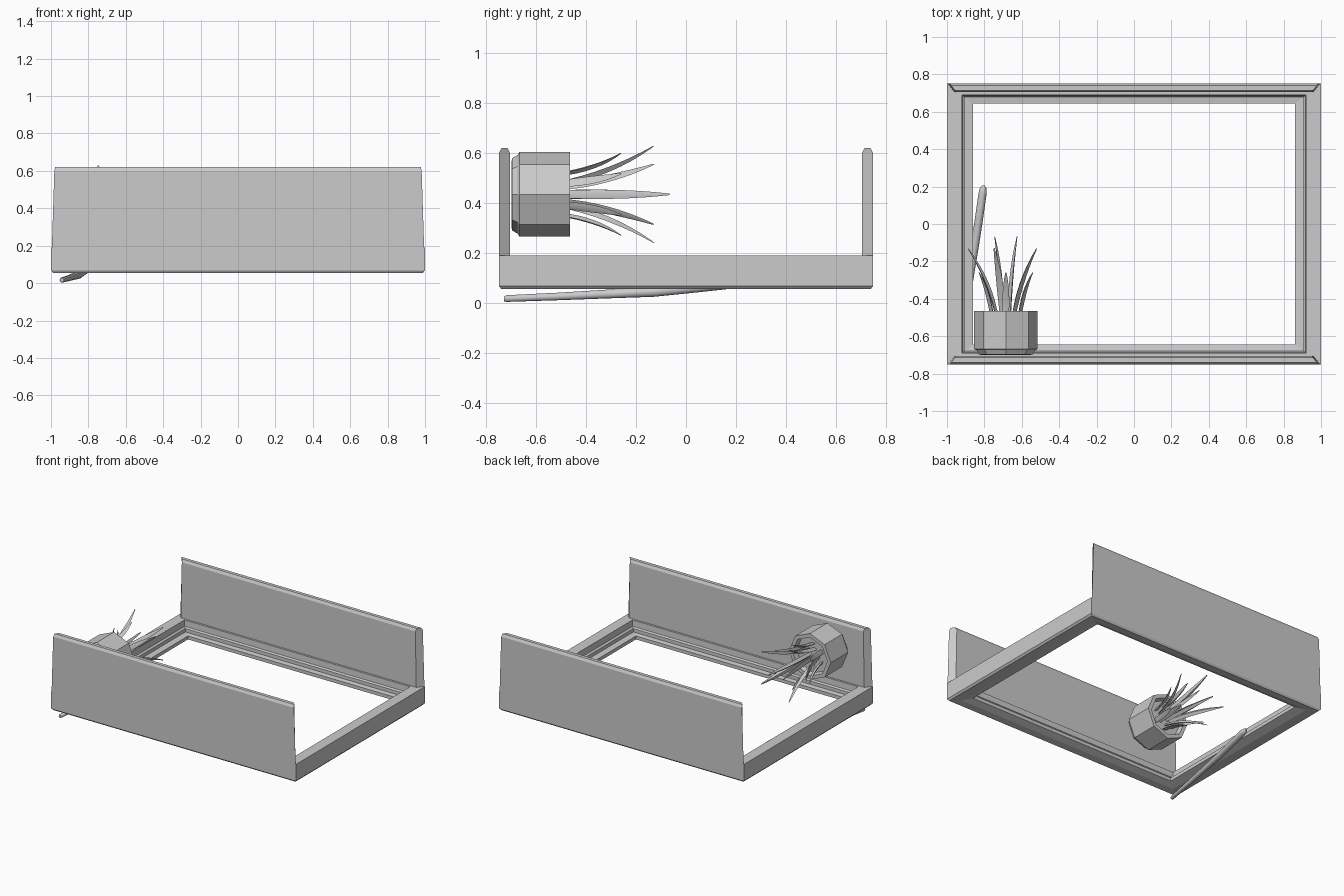
import bpy, bmesh
from math import sin, cos, pi, radians
from mathutils import Vector

if "Cube" in bpy.data.objects:
    bpy.data.objects.remove(bpy.data.objects["Cube"])


def loft(name, rings, closed=False, smooth=None):
    """Skin a list of equal-length point rings; closed joins last to first."""
    bm = bmesh.new()
    loops = [[bm.verts.new(p) for p in ring] for ring in rings]
    n = len(loops[0])
    pairs = list(zip(loops, loops[1:]))
    if closed:
        pairs.append((loops[-1], loops[0]))
    else:
        bm.faces.new(loops[0])
        bm.faces.new(loops[-1])
    for a, b in pairs:
        for i in range(n):
            j = (i + 1) % n
            bm.faces.new((a[i], a[j], b[j], b[i]))
    bmesh.ops.recalc_face_normals(bm, faces=bm.faces)
    me = bpy.data.meshes.new(name)
    bm.to_mesh(me)
    bm.free()
    ob = bpy.data.objects.new(name, me)
    bpy.context.collection.objects.link(ob)
    if smooth:
        bpy.ops.object.select_all(action='DESELECT')
        ob.select_set(True)
        bpy.context.view_layer.objects.active = ob
        bpy.ops.object.shade_smooth_by_angle(angle=radians(smooth))
    return ob


# Rectangular base frame: stepped profile (inset, height) run round the corners
profile = [(0, .19), (.08, .19), (.083, .145), (.095, .135), (.095, .11),
           (.14, .105), (.14, .08), (.08, .06), (.012, .055), (0, .068)]
corners = [(-1, -1), (1, -1), (1, 1), (-1, 1)]
loft("base_frame",
     [[(sx * (1 - d), sy * .75 * (1 - d), z) for d, z in profile]
      for sx, sy in corners], closed=True)

# Front and back panels: mitred, slightly tapered ends and chamfered top
for name, s in (("front_panel", -1), ("back_panel", 1)):
    # (height, outer y, inner y, outer half length, inner half length)
    levels = [(.19, .75, .705, .995, .96), (.60, .75, .705, .982, .952),
              (.62, .74, .715, .978, .958)]
    loft(name, [[(-xo, s * yo, z), (xo, s * yo, z), (xi, s * yi, z), (-xi, s * yi, z)]
                for z, yo, yi, xo, xi in levels])

# Eight-sided pot lying on its side, opening towards +y
CX, CZ = -.685, .435


def ring(y, r, n=8):
    return [(CX + r * cos(2 * pi * i / n), y, CZ + r * sin(2 * pi * i / n))
            for i in range(n)]


loft("pot", [ring(y, r) for y, r in
             [(-.70, .13), (-.697, .145), (-.675, .158), (-.668, .17),
              (-.465, .17), (-.465, .142), (-.505, .135)]])


# Leaves: tapered blades bent outwards along a quadratic curve
def leaf(name, angle, p0, p1, p2, width, thick):
    out = Vector((cos(angle), 0, sin(angle)))
    side = Vector((-sin(angle), 0, cos(angle)))
    axis = Vector((0, 1, 0))
    c = Vector((CX, 0, CZ))
    a, b, d = (Vector(p) for p in (p0, p1, p2))
    rings = []
    for k in range(9):
        t = k / 8
        p = a * (1 - t) ** 2 + b * 2 * t * (1 - t) + d * t * t
        tan = ((b - a) * (1 - t) + (d - b) * t).normalized()
        pos = c + axis * p.x + out * p.y
        nrm = out * tan.x - axis * tan.y
        f = (.7 + 1.1 * t - 1.65 * t * t)
        w, h = width * f / 2, thick * f / 2
        rings.append([pos + side * w + nrm * h * .6, pos + nrm * h,
                      pos - side * w + nrm * h * .6, pos - nrm * h])
    loft(name, rings, smooth=50)


for i in range(6):
    leaf(f"short_leaf_{i + 1}", pi / 2 + i * pi / 3,
         (-.51, .08), (-.36, .10), (-.26, .165), .042, .020)
for i in range(5):
    leaf(f"long_leaf_{i + 1}", pi + i * 2 * pi / 5,
         (-.51, .045), (-.31, .08), (-.13, .203), .044, .022)
for i in range(2):
    leaf(f"centre_leaf_{i + 1}", i * pi,
         (-.51, .018), (-.27, .022), (-.067, .06), .042, .024)

# Loose tapered stick leaning under the frame
stick = [(-.941, -.73, .016, .010), (-.940, -.72, .017, .014),
         (-.907, -.50, .026, .016), (-.875, -.28, .037, .019),
         (-.853, -.13, .045, .022), (-.833, .00, .058, .022),
         (-.810, .16, .075, .022), (-.807, .19, .078, .018),
         (-.805, .205, .079, .008)]
loft("stick", [[(x + r * cos(i * pi / 5), y, z + r * sin(i * pi / 5))
                for i in range(10)] for x, y, z, r in stick], smooth=40)
